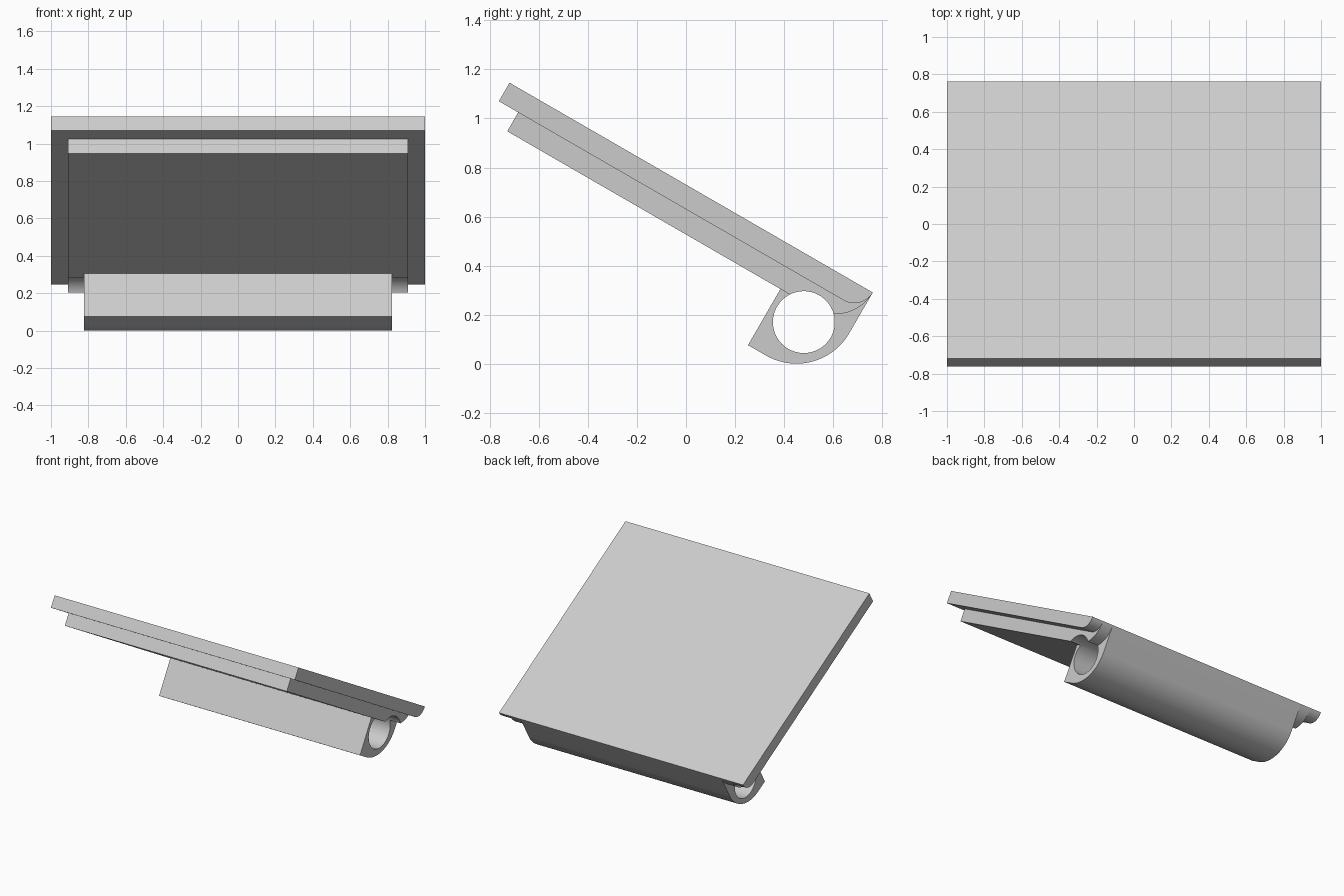
import bpy
import bmesh
from math import radians, cos, sin
from mathutils import Matrix

cube = bpy.data.objects.get("Cube")
if cube:
    bpy.data.objects.remove(cube, do_unlink=True)

grey = bpy.data.materials.new("light grey")
grey.use_nodes = True
COLOUR = (0.6, 0.6, 0.6, 1)
grey.diffuse_color = COLOUR
grey.node_tree.nodes["Principled BSDF"].inputs["Base Color"].default_value = COLOUR

# Profiles are drawn flat with the rear lip at the origin, then tilted
TILT = Matrix.Translation((0, 0.761, 0.291)) @ Matrix.Rotation(radians(-30), 4, "X")


def arc(y, z, r, start, end, steps=20):
    angles = [radians(start + (end - start) * i / steps) for i in range(steps + 1)]
    return [(y + r * cos(a), z + r * sin(a)) for a in angles]


def extrude_profile(name, points, half_width):
    bm = bmesh.new()
    face = bm.faces.new([bm.verts.new((-half_width, y, z)) for y, z in points])
    result = bmesh.ops.extrude_face_region(bm, geom=[face])
    moved = [v for v in result["geom"] if isinstance(v, bmesh.types.BMVert)]
    bmesh.ops.translate(bm, verts=moved, vec=(2 * half_width, 0, 0))
    bmesh.ops.remove_doubles(bm, verts=bm.verts, dist=0.0001)
    bmesh.ops.recalc_face_normals(bm, faces=bm.faces)
    bm.transform(TILT)
    mesh = bpy.data.meshes.new(name)
    bm.to_mesh(mesh)
    bm.free()
    mesh.materials.append(grey)
    obj = bpy.data.objects.new(name, mesh)
    bpy.context.collection.objects.link(obj)
    bpy.ops.object.select_all(action="DESELECT")
    obj.select_set(True)
    bpy.context.view_layer.objects.active = obj
    bpy.ops.object.shade_smooth_by_angle(angle=radians(30))
    return obj


PLATE, LAYER = 0.087, 0.176          # depths below the top face
HOLE = (-0.183, -0.245, 0.126)       # pivot hole centre and radius

# Wide top plate with a rounded rear underside
plate_round = arc(-PLATE, 0, PLATE, -90, 0)
extrude_profile("top_plate", [(-1.709, 0), (-1.709, -PLATE)] + plate_round, 1.0)

# Narrower layer below, notched by the pivot hole
extrude_profile(
    "under_plate",
    [(-1.618, -LAYER), (-1.618, -PLATE)] + plate_round
    + arc(-LAYER, 0, LAYER, 0, -62.3)[1:]
    + arc(*HOLE, 45, 146.8)[1:],
    0.91)

# Hinge barrel wrapped around the pivot hole
extrude_profile(
    "hinge_barrel",
    [(-0.333, -LAYER), (-0.333, -0.44)]
    + arc(-0.249, -0.191, 0.249, -90, 0, 32)
    + arc(-LAYER, 0, LAYER, 0, -62.3)
    + arc(*HOLE, 45, -213.2, 48)[1:],
    0.824)
